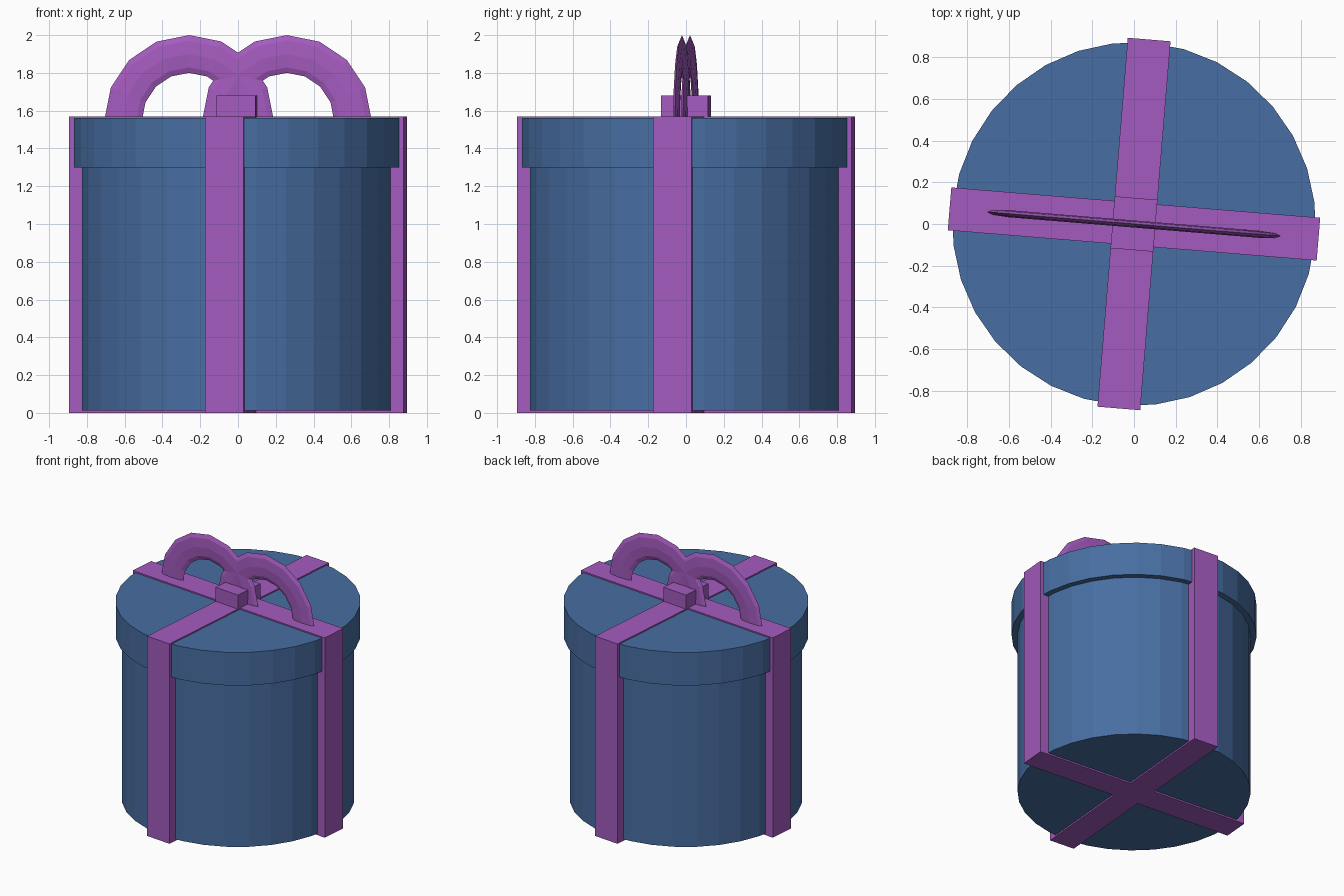
import bpy
from math import radians, cos, sin
from mathutils import Matrix

cube = bpy.data.objects.get("Cube")
if cube:
    bpy.data.objects.remove(cube, do_unlink=True)

TURN = radians(-4.7)          # whole gift is turned slightly
SPIN = Matrix.Rotation(TURN, 4, 'Z')


def material(name, rgb):
    m = bpy.data.materials.new(name)
    m.use_nodes = True
    m.diffuse_color = (*rgb, 1)
    m.node_tree.nodes["Principled BSDF"].inputs["Base Color"].default_value = (*rgb, 1)
    return m


BLUE = material("box blue", (0.064, 0.155, 0.36))
PURPLE = material("ribbon purple", (0.37, 0.105, 0.52))


def finish(name, mat):
    ob = bpy.context.object
    ob.name = name
    ob.data.materials.append(mat)
    ob.matrix_world = SPIN @ ob.matrix_basis
    return ob


def drum(name, radius, z0, z1):
    bpy.ops.mesh.primitive_cylinder_add(vertices=32, radius=radius, depth=z1 - z0,
                                        location=(0, 0, (z0 + z1) / 2))
    finish(name, BLUE)


def block(name, sx, sy, z0, z1):
    bpy.ops.mesh.primitive_cube_add(size=1, location=(0, 0, (z0 + z1) / 2))
    bpy.context.object.scale = (sx, sy, z1 - z0)
    finish(name, PURPLE)


# Round box and its lid
drum("box_body", 0.83, 0.012, 1.31)
drum("box_lid", 0.873, 1.30, 1.56)

# Crossed ribbon bands and the knot
block("ribbon_side_to_side", 1.777, 0.206, 0, 1.57)
block("ribbon_front_to_back", 0.206, 1.777, 0, 1.57)
block("bow_knot", 0.206, 0.25, 1.5, 1.68)

# Bow loops: upright flattened rings sunk into the lid
for side, x in (("left", 0.26), ("right", -0.26)):
    bpy.ops.mesh.primitive_torus_add(major_segments=16, minor_segments=8,
                                     major_radius=0.35, minor_radius=0.1,
                                     location=(x, 0, 1.55),
                                     rotation=(radians(90), 0, 0))
    bpy.context.object.scale = (1, 1, 0.17)
    bpy.context.view_layer.update()
    finish("bow_loop_" + side, PURPLE)
